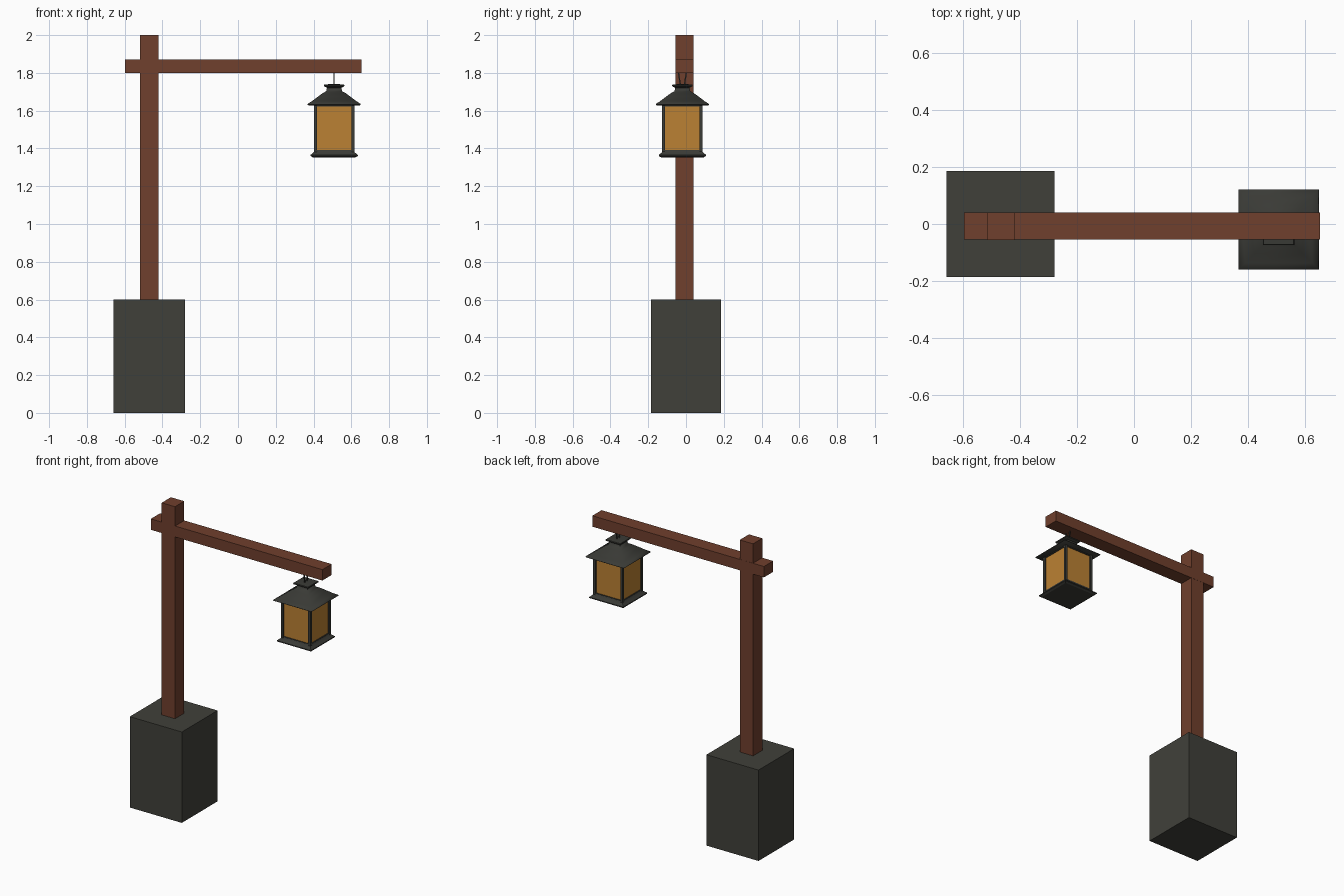
import bpy, bmesh, math
from mathutils import Vector

if "Cube" in bpy.data.objects:
    bpy.data.objects.remove(bpy.data.objects["Cube"])

def mat(name, rgb):
    m = bpy.data.materials.new(name)
    m.diffuse_color = (*rgb, 1)
    m.use_nodes = True
    m.node_tree.nodes["Principled BSDF"].inputs["Base Color"].default_value = m.diffuse_color
    return m

WOOD = mat("red_brown_wood", (0.162, 0.050, 0.026))
STONE = mat("dark_stone", (0.051, 0.051, 0.042))
METAL = mat("dark_metal", (0.042, 0.043, 0.037))
GLASS = mat("amber_glass", (0.497, 0.219, 0.033))

CX, CY = 0.509, -0.019   # lantern axis

def finish(name, bm, m, smooth=None):
    bmesh.ops.recalc_face_normals(bm, faces=bm.faces)
    me = bpy.data.meshes.new(name)
    bm.to_mesh(me)
    bm.free()
    me.materials.append(m)
    ob = bpy.data.objects.new(name, me)
    bpy.context.collection.objects.link(ob)
    if smooth:
        bpy.ops.object.select_all(action='DESELECT')
        ob.select_set(True)
        bpy.context.view_layer.objects.active = ob
        bpy.ops.object.shade_smooth_by_angle(angle=math.radians(smooth))
    return ob

def box(name, x, y, z, m):
    bm = bmesh.new()
    bmesh.ops.create_cube(bm, size=1)
    for v in bm.verts:
        v.co = [(a + b) / 2 + c * (b - a) for (a, b), c in zip((x, y, z), v.co)]
    return finish(name, bm, m)

def square_stack(name, profile, m, smooth=None):
    """Square rings of (half width, z) around the lantern axis, capped."""
    bm = bmesh.new()
    rings = []
    for h, z in profile:
        rings.append([bm.verts.new((CX + sx * h, CY + sy * h, z))
                      for sx, sy in ((-1, -1), (1, -1), (1, 1), (-1, 1))])
    for a, b in zip(rings, rings[1:]):
        for i in range(4):
            j = (i + 1) % 4
            bm.faces.new((a[i], a[j], b[j], b[i]))
    bm.faces.new(rings[0])
    bm.faces.new(rings[-1])
    return finish(name, bm, m, smooth)

# Stone block, post and cross beam
box("stone_base", (-0.66, -0.28), (-0.186, 0.186), (0, 0.6), STONE)
box("post", (-0.518, -0.421), (-0.056, 0.04), (0.6, 2.0), WOOD)
box("beam", (-0.598, 0.655), (-0.055, 0.041), (1.80, 1.872), WOOD)

# Lantern foot and roof
square_stack("lantern_foot", [(0.113, 1.353), (0.125, 1.36), (0.125, 1.366),
                              (0.108, 1.38), (0.104, 1.39)], METAL, 30)
square_stack("lantern_roof", [(0.136, 1.628), (0.141, 1.632), (0.139, 1.637),
                              (0.118, 1.650), (0.085, 1.675), (0.062, 1.692),
                              (0.042, 1.703), (0.038, 1.722)], METAL, 52)
square_stack("lantern_cap", [(0.036, 1.72), (0.053, 1.729), (0.055, 1.733),
                             (0.053, 1.738), (0.03, 1.740)], METAL, 30)

# Glass and frame
square_stack("lantern_glass", [(0.098, 1.385), (0.098, 1.632)], GLASS)
for sx in (-1, 1):
    for sy in (-1, 1):
        px, py = CX + sx * 0.099, CY + sy * 0.099
        box("corner_bar", (px - 0.008, px + 0.008), (py - 0.008, py + 0.008),
            (1.38, 1.634), METAL)
for s in (-1, 1):
    for z in (1.388, 1.628):
        y, x = CY + s * 0.098, CX + s * 0.098
        box("frame_rail", (CX - 0.1, CX + 0.1), (y - 0.005, y + 0.005), (z - 0.005, z + 0.005), METAL)
        box("frame_rail", (x - 0.005, x + 0.005), (CY - 0.1, CY + 0.1), (z - 0.005, z + 0.005), METAL)

# Wire hanger between cap and beam
for s in (-1, 1):
    bm = bmesh.new()
    bmesh.ops.create_cube(bm, size=1)
    for v in bm.verts:
        top = v.co.z > 0
        v.co = Vector((CX + v.co.x * 0.005,
                       CY + s * (0.021 if top else 0.011) + v.co.y * 0.007,
                       1.803 if top else 1.738))
    finish("hanger_wire", bm, METAL)
